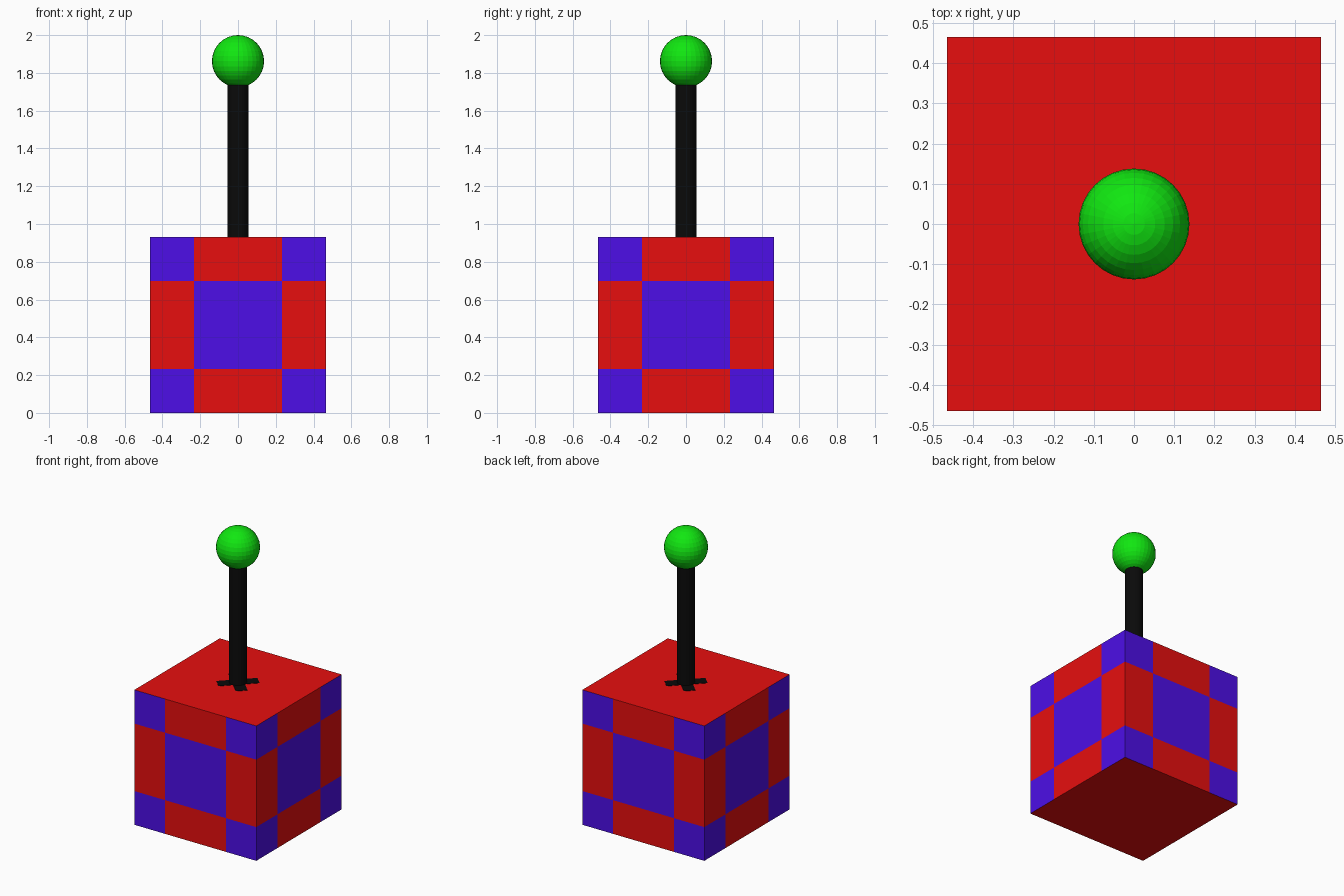
import bpy, bmesh, math
from mathutils import Matrix

if "Cube" in bpy.data.objects:
    bpy.data.objects.remove(bpy.data.objects["Cube"])

H = 0.465          # half width of the box
TOP = 2 * H


def material(name, rgb):
    m = bpy.data.materials.new(name)
    m.diffuse_color = (*rgb, 1)
    m.use_nodes = True
    m.node_tree.nodes["Principled BSDF"].inputs["Base Color"].default_value = m.diffuse_color
    return m


red = material("red", (0.8, 0.0045, 0.0045))
purple = material("purple", (0.075, 0.0045, 0.8))
black = material("black", (0.003, 0.003, 0.003))
green = material("green", (0.0055, 0.8, 0.0055))


def add_object(name, bm, *mats):
    mesh = bpy.data.meshes.new(name)
    bm.to_mesh(mesh)
    bm.free()
    for m in mats:
        mesh.materials.append(m)
    ob = bpy.data.objects.new(name, mesh)
    bpy.context.collection.objects.link(ob)
    return ob


# Checkered box: cut at the quarter lines, coloured by cell position
bm = bmesh.new()
bmesh.ops.create_cube(bm, size=2 * H, matrix=Matrix.Translation((0, 0, H)))
for axis in range(3):
    for side in (-1, 1):
        co, no = [0, 0, H], [0, 0, 0]
        co[axis] += side * H / 2
        no[axis] = 1
        bmesh.ops.bisect_plane(bm, geom=bm.verts[:] + bm.edges[:] + bm.faces[:],
                               plane_co=co, plane_no=no)
for f in bm.faces:
    c = f.calc_center_median()
    if abs(f.normal.z) < 0.5:
        across = c.x if abs(f.normal.y) > 0.5 else c.y
        outer_col = abs(across) > H / 2
        outer_row = abs(c.z - H) > H / 2
        f.material_index = int(outer_col == outer_row)
add_object("checkered_box", bm, red, purple)

# Black cross slot on the box top, turned diagonally, as thin plates
bm = bmesh.new()
for i, angle in enumerate((45, 135)):
    bmesh.ops.create_cube(bm, size=1, matrix=Matrix.Translation((0, 0, TOP + 0.0005 * i))
                          @ Matrix.Rotation(math.radians(angle), 4, 'Z')
                          @ Matrix.Diagonal((0.26, 0.074, 0.004, 1)))
add_object("cross_slot", bm, black)

# Lever rod
bm = bmesh.new()
bmesh.ops.create_cone(bm, cap_ends=True, segments=32, radius1=0.056, radius2=0.056,
                      depth=0.85, matrix=Matrix.Translation((0, 0, 0.9 + 0.425)))
add_object("lever_rod", bm, black)

# Ball knob
bm = bmesh.new()
bmesh.ops.create_uvsphere(bm, u_segments=32, v_segments=16, radius=0.138,
                          matrix=Matrix.Translation((0, 0, 1.862)))
add_object("ball_knob", bm, green)
